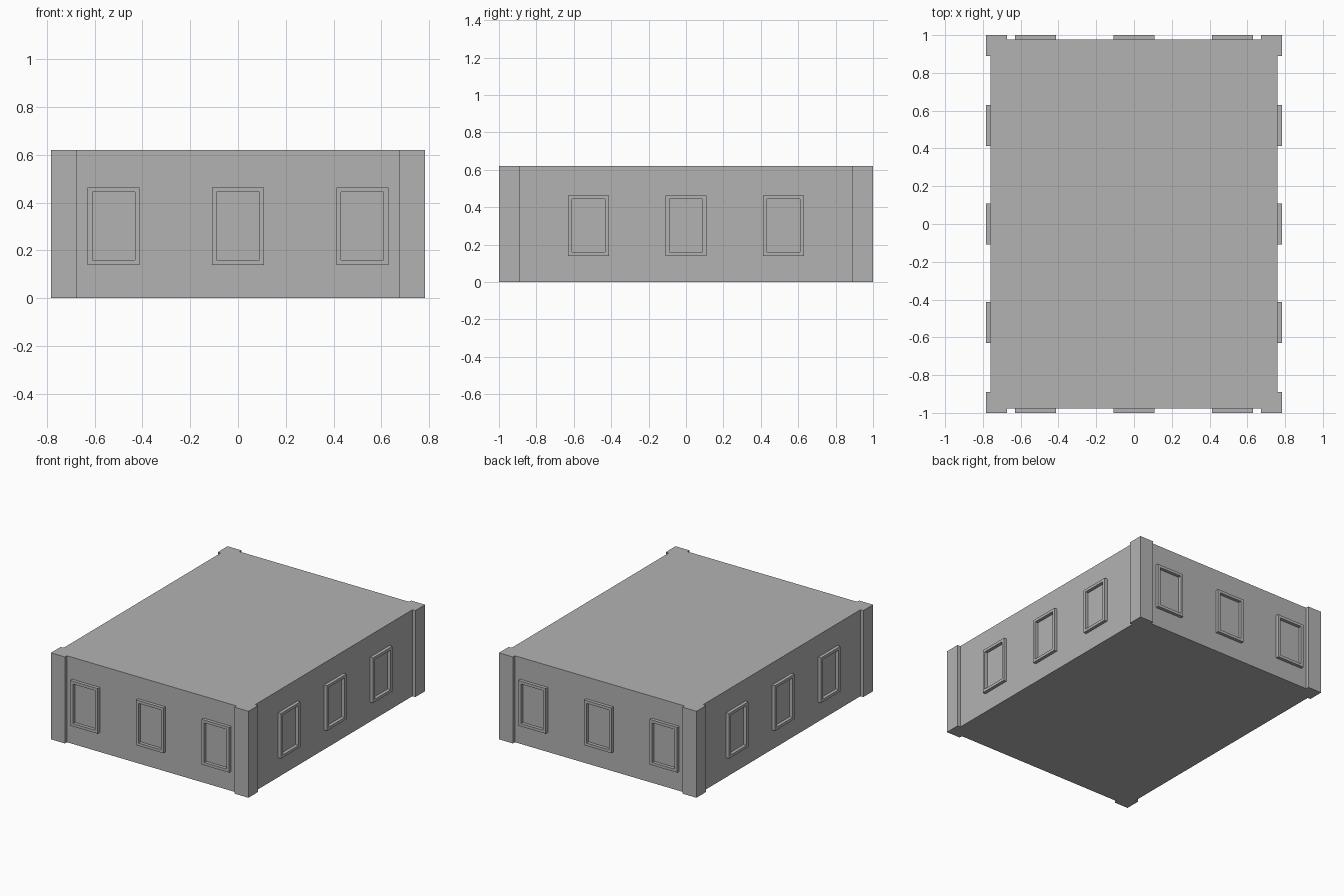
import bpy
from math import pi
from mathutils import Matrix, Vector

cube = bpy.data.objects.get("Cube")
if cube:
    bpy.data.objects.remove(cube, do_unlink=True)

HALF_X, HALF_Y, HEIGHT = 0.783, 1.0, 0.62
RELIEF = 0.023          # how far pillars and frames stand out from the walls
PILLAR = 0.11
FRAME_W, FRAME_H, BORDER = 0.218, 0.324, 0.02
FRAME_Z, SPACING = 0.301, 0.521

grey = bpy.data.materials.new("plain grey")
grey.use_nodes = True
colour = (0.45, 0.45, 0.45, 1)
grey.diffuse_color = colour
grey.node_tree.nodes["Principled BSDF"].inputs["Base Color"].default_value = colour


def add_object(name, verts, faces):
    mesh = bpy.data.meshes.new(name)
    mesh.from_pydata(verts, [], faces)
    mesh.materials.append(grey)
    obj = bpy.data.objects.new(name, mesh)
    bpy.context.collection.objects.link(obj)
    return obj


def prism(name, outline, height):
    """Closed upright prism standing on the ground."""
    n = len(outline)
    verts = [(x, y, z) for z in (0, height) for x, y in outline]
    faces = [tuple(reversed(range(n))), tuple(range(n, 2 * n))]
    faces += [(i, (i + 1) % n, (i + 1) % n + n, i + n) for i in range(n)]
    return add_object(name, verts, faces)


def window_frame(name, matrix):
    """Rectangular ring, its back on the wall and its front facing -y."""
    def loop(inset, y):
        w, h = FRAME_W / 2 - inset, FRAME_H / 2 - inset
        return [Vector((x, y, z)) for x, z in ((-w, -h), (w, -h), (w, h), (-w, h))]
    loops = [loop(0, 0), loop(0, -RELIEF), loop(BORDER, -RELIEF), loop(BORDER, 0)]
    verts = [matrix @ v for ring in loops for v in ring]
    faces = []
    for a in range(4):
        b = (a + 1) % 4
        for i in range(4):
            j = (i + 1) % 4
            faces.append((4 * a + i, 4 * a + j, 4 * b + j, 4 * b + i))
    return add_object(name, verts, faces)


# Main block with the four corner pillars as part of one outline
wx, wy = HALF_X - RELIEF, HALF_Y - RELIEF
px, py = HALF_X - PILLAR, HALF_Y - PILLAR
corner = [(wx, py), (HALF_X, py), (HALF_X, HALF_Y), (px, HALF_Y), (px, wy)]
outline = []
for sx, sy in ((1, 1), (-1, 1), (-1, -1), (1, -1)):
    points = corner if sx * sy > 0 else corner[::-1]
    outline += [(sx * x, sy * y) for x, y in points]
prism("building_block", outline, HEIGHT)

# Three window frames on every wall
for side, turn, distance in (("front", 0, wy), ("left", pi / 2, wx),
                             ("back", pi, wy), ("right", -pi / 2, wx)):
    for k in (-1, 0, 1):
        place = (Matrix.Rotation(turn, 4, "Z")
                 @ Matrix.Translation((k * SPACING, -distance, FRAME_Z)))
        window_frame(f"{side}_window_frame_{k + 2}", place)
